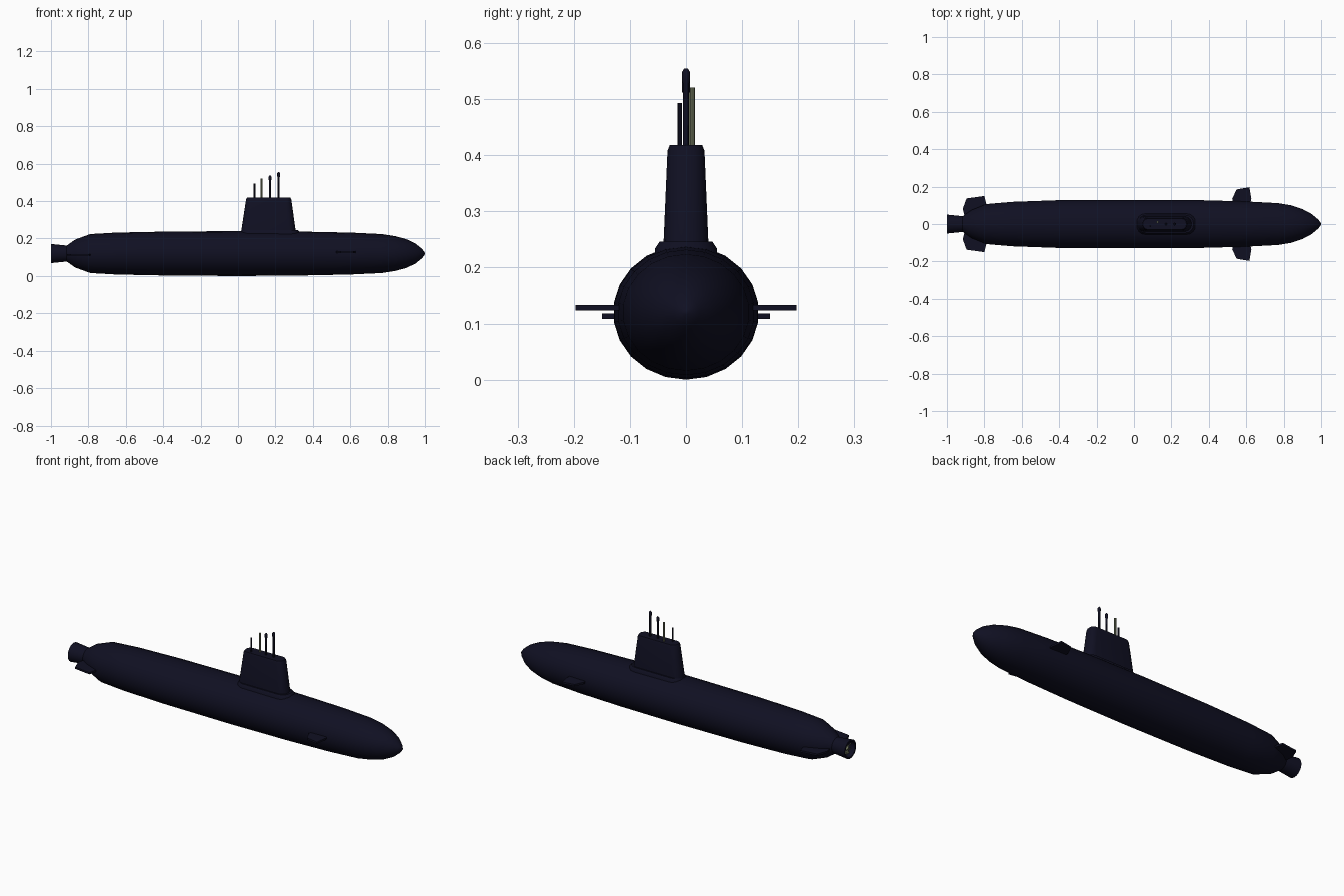
import bpy, bmesh, math

if "Cube" in bpy.data.objects:
    bpy.data.objects.remove(bpy.data.objects["Cube"])

def mat(name, col):
    m = bpy.data.materials.new(name)
    m.diffuse_color = (*col, 1)
    m.use_nodes = True
    m.node_tree.nodes["Principled BSDF"].inputs["Base Color"].default_value = m.diffuse_color
    return m

NAVY = mat("dark_navy", (0.005, 0.005, 0.016))
OLIVE = mat("olive_grey", (0.16, 0.18, 0.11))
CZ = 0.12  # hull axis height

def make(name, rings, material, caps=True, smooth=True, angle=35):
    """Skin a list of equal-length vertex rings."""
    bm = bmesh.new()
    vs = [[bm.verts.new(p) for p in r] for r in rings]
    n = len(vs[0])
    for a, b in zip(vs, vs[1:]):
        for i in range(n):
            bm.faces.new((a[i], a[(i + 1) % n], b[(i + 1) % n], b[i]))
    if caps:
        bm.faces.new(vs[0])
        bm.faces.new(vs[-1])
    else:
        a, b = vs[-1], vs[0]
        for i in range(n):
            bm.faces.new((a[i], a[(i + 1) % n], b[(i + 1) % n], b[i]))
    bmesh.ops.recalc_face_normals(bm, faces=bm.faces[:])
    me = bpy.data.meshes.new(name)
    bm.to_mesh(me)
    bm.free()
    me.materials.append(material)
    ob = bpy.data.objects.new(name, me)
    bpy.context.collection.objects.link(ob)
    if smooth:
        bpy.ops.object.select_all(action='DESELECT')
        ob.select_set(True)
        bpy.context.view_layer.objects.active = ob
        bpy.ops.object.shade_smooth_by_angle(angle=math.radians(angle))
    return ob

def ring_x(x, ry, rz, n=22):
    return [(x, ry * math.sin(2 * math.pi * i / n), CZ - rz * math.cos(2 * math.pi * i / n))
            for i in range(n)]

def ring_z(cx, cy, z, r, n=10):
    return [(cx + r * math.cos(2 * math.pi * i / n), cy + r * math.sin(2 * math.pi * i / n), z)
            for i in range(n)]

def stadium(x0, x1, w, z, r=None, k=5):
    """Rounded rectangle at height z."""
    r = r or w * 0.9
    pts = []
    for j, (cx, cy) in enumerate([(x1 - r, w - r), (x0 + r, w - r),
                                  (x0 + r, r - w), (x1 - r, r - w)]):
        for i in range(k):
            a = math.pi / 2 * (j + i / (k - 1))
            pts.append((cx + r * math.cos(a), cy + r * math.sin(a), z))
    return pts

# hull: x, half width, half height
hull = [(-0.965, 0.018, 0.018), (-0.915, 0.043, 0.043), (-0.87, 0.075, 0.075),
        (-0.79, 0.108, 0.104), (-0.65, 0.120, 0.112), (-0.4, 0.129, 0.117),
        (0.0, 0.130, 0.120), (0.35, 0.129, 0.117), (0.6, 0.122, 0.112),
        (0.77, 0.113, 0.104), (0.84, 0.101, 0.093), (0.90, 0.081, 0.077),
        (0.95, 0.054, 0.053), (0.985, 0.024, 0.024), (1.0, 0.004, 0.004)]
make("hull", [ring_x(*h) for h in hull], NAVY, angle=40)

# pump jet shroud, a hollow flared ring
make("propulsor_shroud",
     [ring_x(x, r, r) for x, r in [(-0.91, 0.042), (-1.0, 0.051), (-1.0, 0.042), (-0.91, 0.036)]],
     NAVY, caps=False)

# propeller: hub and twisted blades inside the shroud
make("propeller_hub", [ring_x(x, r, r, 12) for x, r in
                       [(-0.95, 0.016), (-0.975, 0.014), (-0.988, 0.006)]], OLIVE)
for b in range(9):
    a = 2 * math.pi * b / 9
    rings = []
    for r, w in [(0.010, 0.20), (0.043, 0.20)]:
        pts = []
        for x, da in [(-0.962, -w), (-0.966, -w), (-0.980, w), (-0.976, w)]:
            pts.append((x, r * math.sin(a + da), CZ + r * math.cos(a + da)))
        rings.append(pts)
    make("propeller_blade", rings, OLIVE, smooth=False)

# diving planes: plan outline extruded, both sides
def plane(name, outline, z, t):
    for s in (1, -1):
        make(name, [[(x, s * y, z + d) for x, y in outline] for d in (-t, t)],
             NAVY, smooth=False)

plane("stern_plane", [(-0.90, 0.02), (-0.915, 0.082), (-0.895, 0.137),
                      (-0.80, 0.150), (-0.785, 0.09), (-0.80, 0.02)], 0.113, 0.005)
plane("bow_plane", [(0.535, 0.08), (0.525, 0.135), (0.548, 0.185),
                    (0.617, 0.197), (0.627, 0.135), (0.615, 0.08)], 0.128, 0.005)

# sail and its fairing
make("sail_fairing", [stadium(0.005, 0.335, 0.058, 0.20), stadium(0.012, 0.33, 0.055, 0.234),
                      stadium(0.02, 0.318, 0.047, 0.246)], NAVY)
make("sail", [stadium(0.014, 0.311, 0.041, 0.22), stadium(0.043, 0.285, 0.033, 0.408),
              stadium(0.048, 0.280, 0.029, 0.418)], NAVY)

# masts
def mast(name, x, y, r, top, material, head=False):
    prof = [(0.40, r), (top, r)]
    if head:
        prof = [(0.40, r), (top - 0.028, r), (top - 0.022, r * 1.4),
                (top - 0.007, r * 1.4), (top, r * 0.6)]
    make(name, [ring_z(x, y, z, q) for z, q in prof], material)

mast("radio_mast", 0.088, -0.011, 0.0045, 0.493, NAVY)
mast("snorkel_mast", 0.126, 0.011, 0.0055, 0.521, OLIVE)
mast("search_periscope", 0.171, 0.0, 0.0055, 0.537, NAVY, True)
mast("attack_periscope", 0.217, 0.0, 0.0055, 0.555, NAVY, True)
